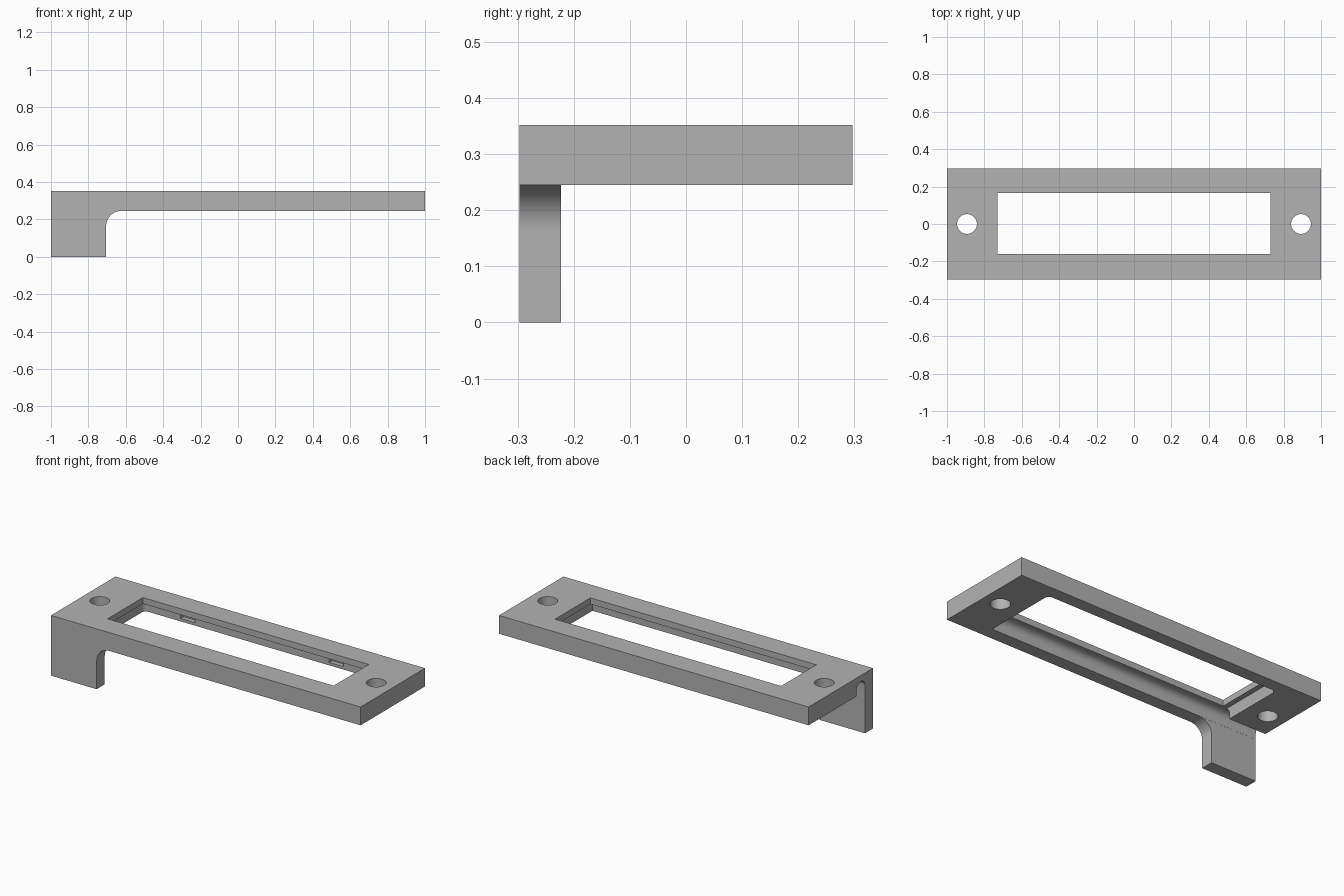
import bpy, bmesh, math
from mathutils import Vector

cube = bpy.data.objects.get("Cube")
if cube:
    bpy.data.objects.remove(cube, do_unlink=True)

grey = bpy.data.materials.new("grey plastic")
grey.use_nodes = True
colour = (0.45, 0.45, 0.45, 1)
grey.diffuse_color = colour
grey.node_tree.nodes["Principled BSDF"].inputs["Base Color"].default_value = colour

BOTTOM, TOP = 0.245, 0.352   # plate heights
DEPTH = 0.297                # half depth
INNER = -0.223               # inner face of the leg


def prism(name, points, offset):
    """Extrude a closed outline of 3D points along an offset."""
    bm = bmesh.new()
    face = bm.faces.new([bm.verts.new(p) for p in points])
    new = bmesh.ops.extrude_face_region(bm, geom=[face])["geom"]
    bmesh.ops.translate(bm, vec=Vector(offset),
                        verts=[v for v in new if isinstance(v, bmesh.types.BMVert)])
    bmesh.ops.recalc_face_normals(bm, faces=bm.faces)
    mesh = bpy.data.meshes.new(name)
    bm.to_mesh(mesh)
    bm.free()
    mesh.materials.append(grey)
    obj = bpy.data.objects.new(name, mesh)
    bpy.context.collection.objects.link(obj)
    return obj


def box(name, x0, x1, y0, y1, z0, z1):
    return prism(name, [(x0, y0, z0), (x1, y0, z0), (x1, y1, z0), (x0, y1, z0)],
                 (0, 0, z1 - z0))


def arc(cx, cy, r, start, end, steps):
    angles = [math.radians(start + (end - start) * i / steps) for i in range(steps + 1)]
    return [(cx + r * math.cos(a), cy + r * math.sin(a)) for a in angles]


def combine(target, tool, operation):
    mod = target.modifiers.new(operation, "BOOLEAN")
    mod.operation, mod.solver, mod.object = operation, "EXACT", tool
    bpy.context.view_layer.objects.active = target
    bpy.ops.object.modifier_apply(modifier=mod.name)
    bpy.data.objects.remove(tool, do_unlink=True)


# Flat plate with a leg that meets it in a fillet
frame = box("mounting_frame", -1, 1, -DEPTH, DEPTH, BOTTOM, TOP)
r, leg_x = 0.08, -0.705
outline = [(-1, 0), (leg_x, 0)] + arc(leg_x + r, BOTTOM - r, r, 180, 90, 12)
outline += [(leg_x + r, 0.3), (-1, 0.3)]
leg = prism("leg", [(x, -DEPTH, z) for x, z in outline], (0, INNER + DEPTH, 0))
combine(frame, leg, "UNION")

# Window, and the wider pocket with rounded corners under its lip
combine(frame, box("window", -0.73, 0.73, -0.16, 0.165, 0.2, 0.5), "DIFFERENCE")
c, px, py = 0.025, 0.76, 0.223
corners = arc(px - c, py - c, c, 0, 90, 6) + arc(c - px, py - c, c, 90, 180, 6)
corners += [(-px, -0.185), (px, -0.185)]
combine(frame, prism("pocket", [(x, y, 0.2) for x, y in corners], (0, 0, 0.116)),
        "DIFFERENCE")

# Round-topped cable channel behind the front rail, open at the leg end
gr, gy, gz = 0.038, -0.1845, 0.279
section = [(gy + gr, 0.2)] + arc(gy, gz, gr, 0, 180, 20) + [(gy - gr, 0.2)]
combine(frame, prism("channel", [(-1.2, y, z) for y, z in section], (1.2 + px, 0, 0)),
        "DIFFERENCE")

# Matching screw holes and latch slots
for side in (-1, 1):
    ring = arc(side * 0.893, 0, 0.053, 0, 360, 40)[:-1]
    combine(frame, prism("screw_hole", [(x, y, 0.1) for x, y in ring], (0, 0, 0.4)),
            "DIFFERENCE")
    x = side * 0.48
    combine(frame, box("latch_slot", x - 0.047, x + 0.047, 0.2, 0.25, 0.262, 0.297),
            "DIFFERENCE")

bpy.ops.object.select_all(action="DESELECT")
frame.select_set(True)
bpy.context.view_layer.objects.active = frame
bpy.ops.object.shade_smooth_by_angle(angle=math.radians(30))
